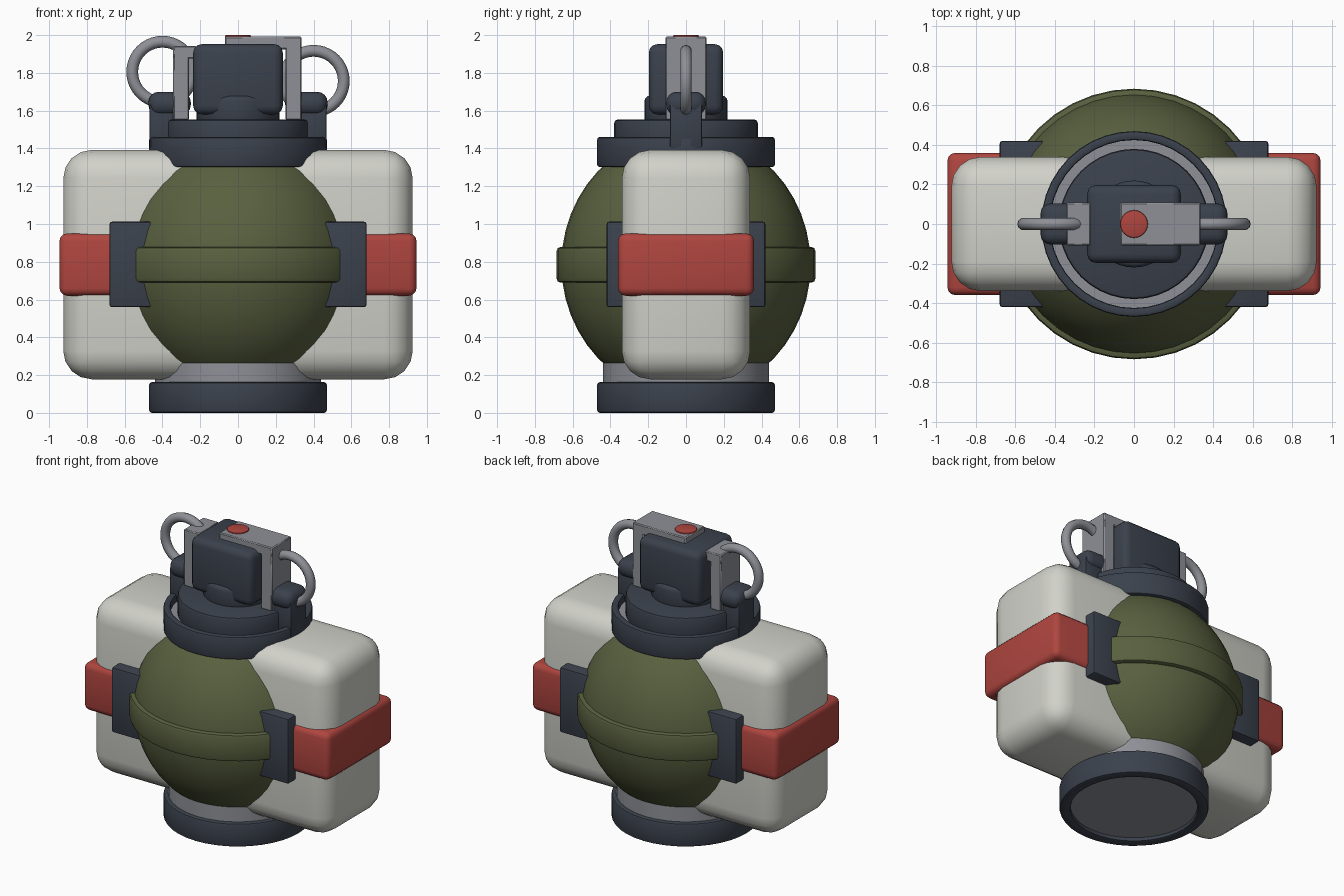
import bpy, bmesh, math
from mathutils import Matrix, Vector

cube = bpy.data.objects.get("Cube")
if cube:
    bpy.data.objects.remove(cube, do_unlink=True)


def material(name, rgb):
    m = bpy.data.materials.new(name)
    m.use_nodes = True
    colour = (*rgb, 1.0)
    m.diffuse_color = colour
    m.node_tree.nodes["Principled BSDF"].inputs["Base Color"].default_value = colour
    return m


olive = material("olive green", (0.10, 0.118, 0.05))
slate = material("dark slate", (0.043, 0.053, 0.073))
ivory = material("off white", (0.64, 0.64, 0.59))
red = material("strap red", (0.43, 0.06, 0.05))
steel = material("steel grey", (0.27, 0.28, 0.31))


def finish(name, bm, mat, bevel=0.0, segments=3):
    """Round the hard edges, smooth the shading and link the object."""
    bmesh.ops.recalc_face_normals(bm, faces=bm.faces)
    if bevel:
        hard = [e for e in bm.edges if e.calc_face_angle(0) > math.radians(40)]
        bmesh.ops.bevel(bm, geom=hard, offset=bevel, segments=segments,
                        profile=0.5, affect='EDGES', clamp_overlap=True)
    for f in bm.faces:
        f.smooth = True
    mesh = bpy.data.meshes.new(name)
    bm.to_mesh(mesh)
    bm.free()
    mesh.set_sharp_from_angle(angle=math.radians(38))
    mesh.materials.append(mat)
    obj = bpy.data.objects.new(name, mesh)
    bpy.context.collection.objects.link(obj)
    return obj


def box(name, x, y, z, mat, bevel=0.0, segments=3):
    """Box from (low, high) pairs in x and z, and a half depth in y."""
    bm = bmesh.new()
    size = Vector((x[1] - x[0], 2 * y, z[1] - z[0]))
    centre = Vector(((x[0] + x[1]) / 2, 0, (z[0] + z[1]) / 2))
    bmesh.ops.create_cube(bm, size=1, matrix=Matrix.Translation(centre) @ Matrix.Diagonal((*size, 1)))
    return finish(name, bm, mat, bevel, segments)


def lathe(name, profile, mat, bevel=0.0, segments=2, steps=40):
    """Spin a closed (radius, height) outline around the z axis."""
    bm = bmesh.new()
    verts = [bm.verts.new((r, 0, z)) for r, z in profile]
    edges = [bm.edges.new((a, b)) for a, b in zip(verts, verts[1:] + verts[:1])
             if not (abs(a.co.x) < 1e-5 and abs(b.co.x) < 1e-5)]
    bmesh.ops.spin(bm, geom=verts + edges, cent=(0, 0, 0), axis=(0, 0, 1),
                   angle=math.tau, steps=steps, use_merge=True)
    bmesh.ops.remove_doubles(bm, verts=bm.verts, dist=1e-5)
    return finish(name, bm, mat, bevel, segments)


def disc(name, radius, low, high, mat, bevel=0.0, segments=2):
    return lathe(name, [(0, low), (radius, low), (radius, high), (0, high)], mat, bevel, segments)


def torus(name, centre, major, minor, mat, around=40, tube=10):
    bm = bmesh.new()
    rings = []
    for i in range(around):
        a = math.tau * i / around
        ring = []
        for j in range(tube):
            b = math.tau * j / tube
            r = major + minor * math.cos(b)
            ring.append(bm.verts.new((centre[0] + r * math.cos(a), minor * math.sin(b),
                                      centre[1] + r * math.sin(a))))
        rings.append(ring)
    for i in range(around):
        p, q = rings[i], rings[(i + 1) % around]
        for j in range(tube):
            k = (j + 1) % tube
            bm.faces.new((p[j], q[j], q[k], p[k]))
    return finish(name, bm, mat)


# Round body with its belt
bm = bmesh.new()
bmesh.ops.create_uvsphere(bm, u_segments=40, v_segments=24, radius=1,
                          matrix=Matrix.Translation((0, 0, 0.785)) @ Matrix.Diagonal((0.66, 0.66, 0.70, 1)))
finish("body", bm, olive)
lathe("body_belt", [(0.58, 0.69), (0.685, 0.69), (0.685, 0.878), (0.58, 0.878)], olive, 0.02)

# Side packs, strap and clasps
box("side_packs", (-0.925, 0.925), 0.34, (0.178, 1.392), ivory, 0.15, 4)
box("strap", (-0.945, 0.945), 0.36, (0.62, 0.95), red, 0.04)
for side, s in (("left", 1), ("right", -1)):
    box(side + "_clasp", sorted((0.40 * s, 0.68 * s)), 0.42, (0.56, 1.012), slate, 0.012, 2)

# Base: grey foot inside a dark rim with a recessed underside
disc("foot", 0.44, 0.025, 0.30, steel)
lathe("base_rim", [(0.40, 0), (0.47, 0), (0.47, 0.163), (0.40, 0.163)], slate, 0.014)

# Neck and collar
disc("neck", 0.44, 1.22, 1.41, steel)
lathe("collar", [(0.425, 1.302), (0.47, 1.302), (0.47, 1.46), (0.425, 1.46)], slate, 0.012)
disc("collar_underside", 0.46, 1.305, 1.36, slate)
disc("hub", 0.38, 1.38, 1.553, slate, 0.018)
disc("hub_step", 0.22, 1.53, 1.68, slate, 0.03, 3)

# Fuse head
box("fuse_head", (-0.237, 0.237), 0.197, (1.58, 1.952), slate, 0.045)

# Lever made of two folded brackets
box("left_bracket_top", (-0.07, 0.337), 0.108, (1.925, 1.992), steel, 0.006, 1)
box("left_bracket_leg", (0.252, 0.337), 0.108, (1.55, 1.99), steel, 0.006, 1)
box("right_bracket_top", (-0.343, -0.22), 0.108, (1.875, 1.943), steel, 0.006, 1)
box("right_bracket_leg", (-0.343, -0.26), 0.108, (1.55, 1.94), steel, 0.006, 1)

# Lugs that hold the pull rings
for side, s, height in (("left", 1, 1.757), ("right", -1, 1.805)):
    box(side + "_lug_post", sorted((0.33 * s, 0.468 * s)), 0.085, (1.40, 1.64), slate, 0.01, 2)
    box(side + "_lug_cap", sorted((0.25 * s, 0.474 * s)), 0.105, (1.575, 1.70), slate, 0.055, 4)
    torus(side + "_pull_ring", (0.40 * s, height), 0.16, 0.031, steel)

# Button on top
disc("button", 0.07, 1.93, 2.0, red, 0.008)
